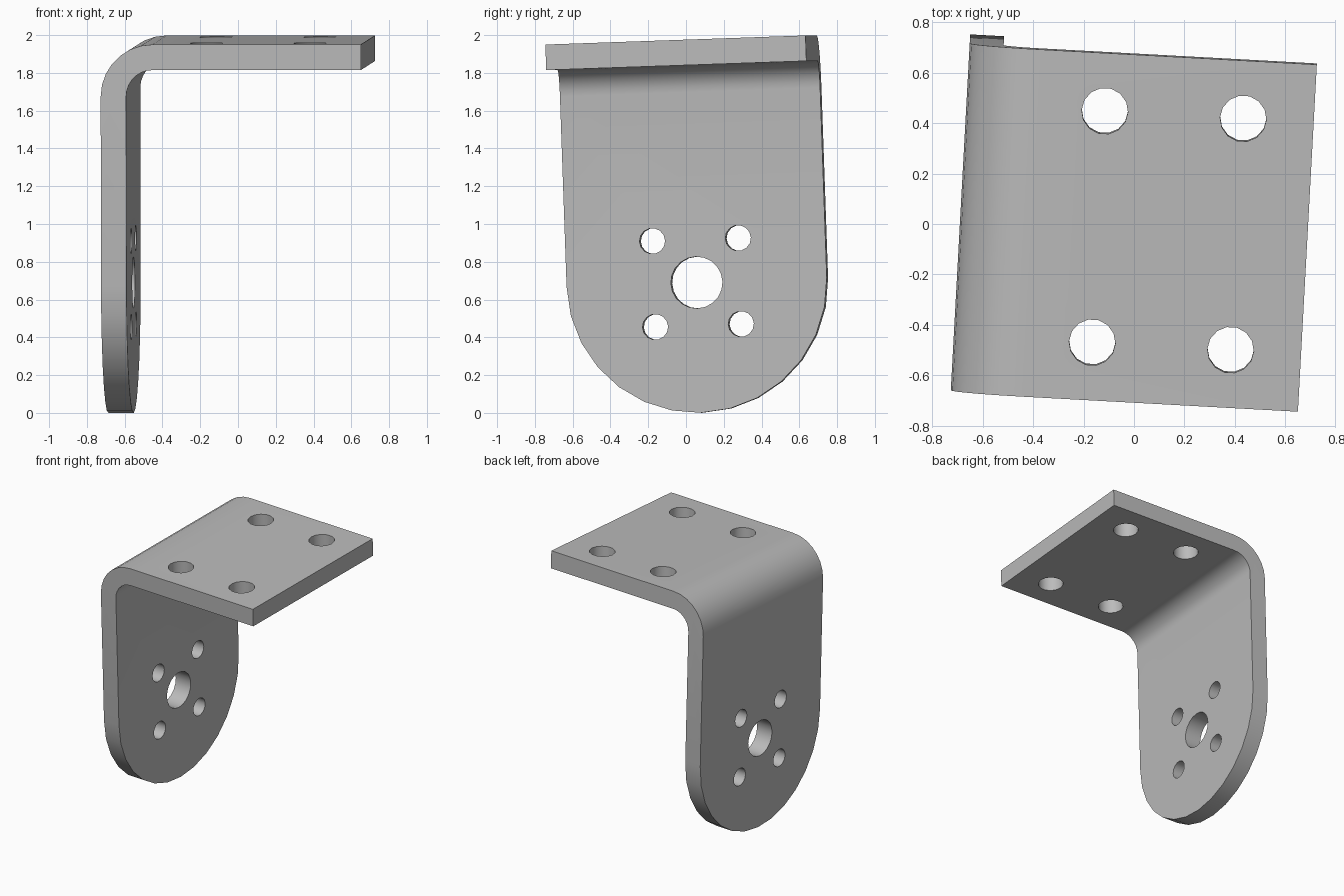
import bpy, bmesh, math
from math import sin, cos, pi, radians
from mathutils import Matrix, Vector

cube = bpy.data.objects.get("Cube")
if cube:
    bpy.data.objects.remove(cube, do_unlink=True)

WIDTH = 1.38          # sheet width and flange length
HALF = WIDTH / 2
THICK = 0.135
BEND = 0.275          # outer bend radius
EYE_Z = -1.2845       # centre of the rounded end, below the top face

steel = bpy.data.materials.new("plain grey")
steel.use_nodes = True
grey = (0.5, 0.5, 0.5, 1)
steel.diffuse_color = grey
steel.node_tree.nodes["Principled BSDF"].inputs["Base Color"].default_value = grey


def arc(cx, cy, r, start, end, steps):
    angles = [radians(start + (end - start) * i / steps) for i in range(steps + 1)]
    return [(cx + r * cos(a), cy + r * sin(a)) for a in angles]


def prism(name, points, offset):
    """Extrude a closed loop of 3D points along an offset."""
    bm = bmesh.new()
    face = bm.faces.new([bm.verts.new(p) for p in points])
    new = bmesh.ops.extrude_face_region(bm, geom=[face])["geom"]
    verts = [v for v in new if isinstance(v, bmesh.types.BMVert)]
    bmesh.ops.translate(bm, verts=verts, vec=Vector(offset))
    bmesh.ops.recalc_face_normals(bm, faces=bm.faces)
    mesh = bpy.data.meshes.new(name)
    bm.to_mesh(mesh)
    bm.free()
    mesh.materials.append(steel)
    obj = bpy.data.objects.new(name, mesh)
    bpy.context.collection.objects.link(obj)
    return obj


def combine(target, tool, operation):
    tool.hide_render = True
    mod = target.modifiers.new("shape", 'BOOLEAN')
    mod.operation, mod.solver, mod.object = operation, 'EXACT', tool
    bpy.context.view_layer.objects.active = target
    bpy.ops.object.modifier_apply(modifier=mod.name)
    bpy.data.objects.remove(tool, do_unlink=True)


# Bent sheet: L profile swept across the width
outer = arc(BEND, -BEND, BEND, 180, 90, 7)
inner = arc(BEND, -BEND, BEND - THICK, 90, 180, 7)
profile = ([(0, -2.1)] + outer + [(WIDTH, 0), (WIDTH, -THICK)]
           + inner + [(THICK, -2.1)])
bracket = prism("bent_bracket", [(x, -0.8, z) for x, z in profile], (0, 1.6, 0))

# Outline trims the sides and rounds the lower end
outline = [(HALF, 0.2), (-HALF, 0.2)] + arc(0, EYE_Z, HALF, 180, 360, 14)
combine(bracket, prism("outline", [(-0.2, y, z) for y, z in outline], (1.8, 0, 0)),
        'INTERSECT')

# Four mounting holes in the top flange
for x in (0.55, 1.10):
    for y in (-0.46, 0.46):
        ring = arc(x, y, 0.092, 0, 360, 14)[:-1]
        combine(bracket, prism("hole", [(a, b, -0.3) for a, b in ring], (0, 0, 0.5)),
                'DIFFERENCE')

# Centre hole and four small holes in the upright
S = 0.2275
holes = [(0, 0, 0.137, 20)] + [(i, j, 0.068, 14) for i in (-S, S) for j in (-S, S)]
for y, z, r, sides in holes:
    ring = arc(y, EYE_Z + z, r, 0, 360, sides)[:-1]
    combine(bracket, prism("hole", [(-0.2, a, b) for a, b in ring], (0.5, 0, 0)),
            'DIFFERENCE')

# Slight tilt of the whole part
bracket.data.transform(Matrix.Translation((-0.69, 0.019, 1.974))
                       @ Matrix.Rotation(radians(-3.12), 4, 'Z')
                       @ Matrix.Rotation(radians(2.0), 4, 'X'))
bpy.ops.object.select_all(action='DESELECT')
bracket.select_set(True)
bpy.context.view_layer.objects.active = bracket
bpy.ops.object.shade_smooth_by_angle(angle=radians(30))
